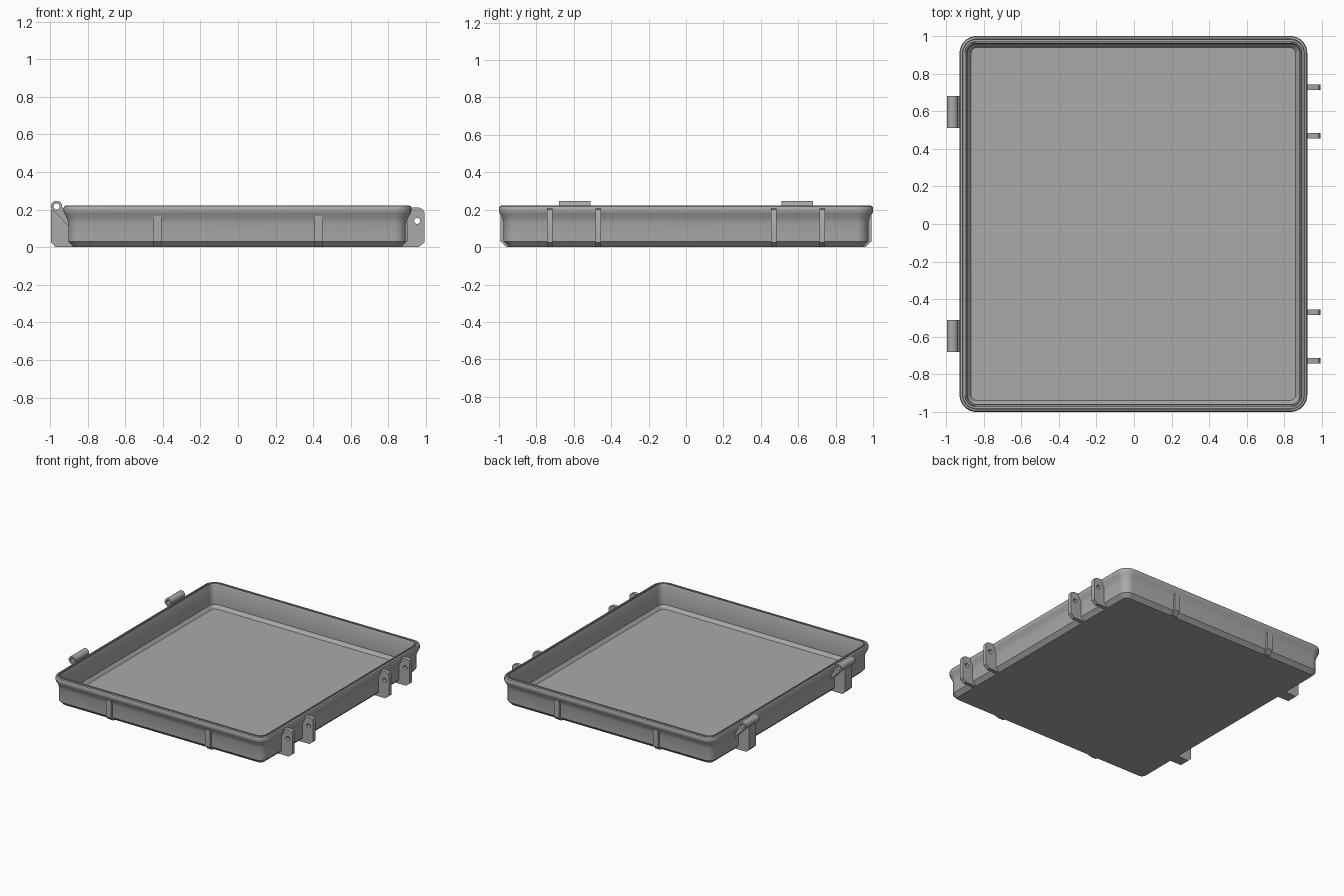
import bpy, bmesh
from math import sin, cos, pi, radians

cube = bpy.data.objects.get("Cube")
if cube:
    bpy.data.objects.remove(cube, do_unlink=True)

GREY = (0.4, 0.4, 0.4, 1)
mat = bpy.data.materials.new("mid grey")
mat.use_nodes = True
mat.diffuse_color = GREY
mat.node_tree.nodes["Principled BSDF"].inputs["Base Color"].default_value = GREY

HX, HY, CX, RADIUS = 0.925, 1.0, -0.003, 0.09


def finish(obj):
    """Give the part its colour and smooth its curved faces."""
    obj.data.materials.clear()
    obj.data.materials.append(mat)
    bpy.ops.object.select_all(action='DESELECT')
    obj.select_set(True)
    bpy.context.view_layer.objects.active = obj
    bpy.ops.object.shade_smooth_by_angle(angle=radians(28))


def ring(bm, inset, z, steps=8):
    """One rounded rectangle of vertices."""
    r = max(RADIUS - inset, 0.02)
    verts = []
    for k, (sx, sy) in enumerate([(1, 1), (-1, 1), (-1, -1), (1, -1)]):
        for i in range(steps + 1):
            a = (k + i / steps) * pi / 2
            verts.append(bm.verts.new((CX + sx * (HX - inset - r) + r * cos(a),
                                       sy * (HY - inset - r) + r * sin(a), z)))
    return verts


def loft(name, profile):
    bm = bmesh.new()
    rings = [ring(bm, *p) for p in profile]
    for a, b in zip(rings, rings[1:]):
        for i in range(len(a)):
            j = (i + 1) % len(a)
            bm.faces.new((a[i], a[j], b[j], b[i]))
    bm.faces.new(rings[0][::-1])
    bm.faces.new(rings[-1])
    mesh = bpy.data.meshes.new(name)
    bm.to_mesh(mesh)
    bm.free()
    obj = bpy.data.objects.new(name, mesh)
    bpy.context.collection.objects.link(obj)
    finish(obj)


def circle(x, z, r, n=24):
    return [(x + r * cos(2 * pi * i / n), z + r * sin(2 * pi * i / n)) for i in range(n)]


def plate(name, outlines, centre, width, turn=0):
    """Extrude a side outline, with any holes, across its width."""
    curve = bpy.data.curves.new(name, 'CURVE')
    curve.dimensions = '2D'
    curve.fill_mode = 'BOTH'
    curve.extrude = width / 2
    for pts in outlines:
        s = curve.splines.new('POLY')
        s.points.add(len(pts) - 1)
        for p, (x, z) in zip(s.points, pts):
            p.co = (x, z, 0, 1)
        s.use_cyclic_u = True
    obj = bpy.data.objects.new(name, curve)
    bpy.context.collection.objects.link(obj)
    obj.rotation_euler = (pi / 2, 0, turn)
    obj.location = centre
    bpy.ops.object.select_all(action='DESELECT')
    obj.select_set(True)
    bpy.context.view_layer.objects.active = obj
    bpy.ops.object.convert(target='MESH')
    finish(bpy.context.view_layer.objects.active)


# Tray shell: underside, wall, flared rim with seal groove, inner wall, floor
loft("tray", [(0.055, 0), (0.025, 0.03), (0.025, 0.13), (0.018, 0.155),
              (0.004, 0.18), (0, 0.19), (0, 0.21), (0.004, 0.218), (0.012, 0.222),
              (0.016, 0.222), (0.018, 0.207), (0.028, 0.207), (0.03, 0.222),
              (0.036, 0.222), (0.042, 0.21), (0.042, 0.06), (0.062, 0.035)])

for side in (-1, 1):
    end = "back" if side > 0 else "front"

    # Paired latch lugs with pin holes
    lug = [(0.865, 0), (0.96, 0), (0.992, 0.025), (0.992, 0.185), (0.985, 0.2),
           (0.965, 0.21), (0.9, 0.21), (0.9, 0.03)]
    for label, y in (("inner", 0.47), ("outer", 0.728)):
        plate(f"{end}_{label}_latch_lug", [lug, circle(0.953, 0.14, 0.016)],
              (0, side * y, 0), 0.03)

    # Hinge barrel, the web tying it to the wall, and its supporting leg
    plate(f"{end}_hinge_barrel", [circle(-0.965, 0.217, 0.03), circle(-0.965, 0.217, 0.016)],
          (0, side * 0.595, 0), 0.17)
    web = [(-0.994, 0.208), (-0.9, 0.11), (-0.9, 0.19), (-0.92, 0.2), (-0.944, 0.222),
           (-0.951, 0.206), (-0.965, 0.199), (-0.982, 0.21)]
    plate(f"{end}_hinge_web", [web], (0, side * 0.595, 0), 0.17)
    leg = [(-0.87, 0), (-0.97, 0), (-0.994, 0.025), (-0.994, 0.2), (-0.965, 0.195),
           (-0.9, 0.14), (-0.9, 0.03)]
    plate(f"{end}_hinge_leg", [leg], (0, side * 0.595, 0), 0.085)

    # Upright ribs on the end walls
    rib = [(0.935, 0), (0.96, 0), (0.992, 0.03), (0.992, 0.165), (0.97, 0.165), (0.97, 0.03)]
    for label, x in (("right", -0.43), ("left", 0.43)):
        plate(f"{end}_{label}_rib", [rib], (x, 0, 0), 0.045, side * pi / 2)
